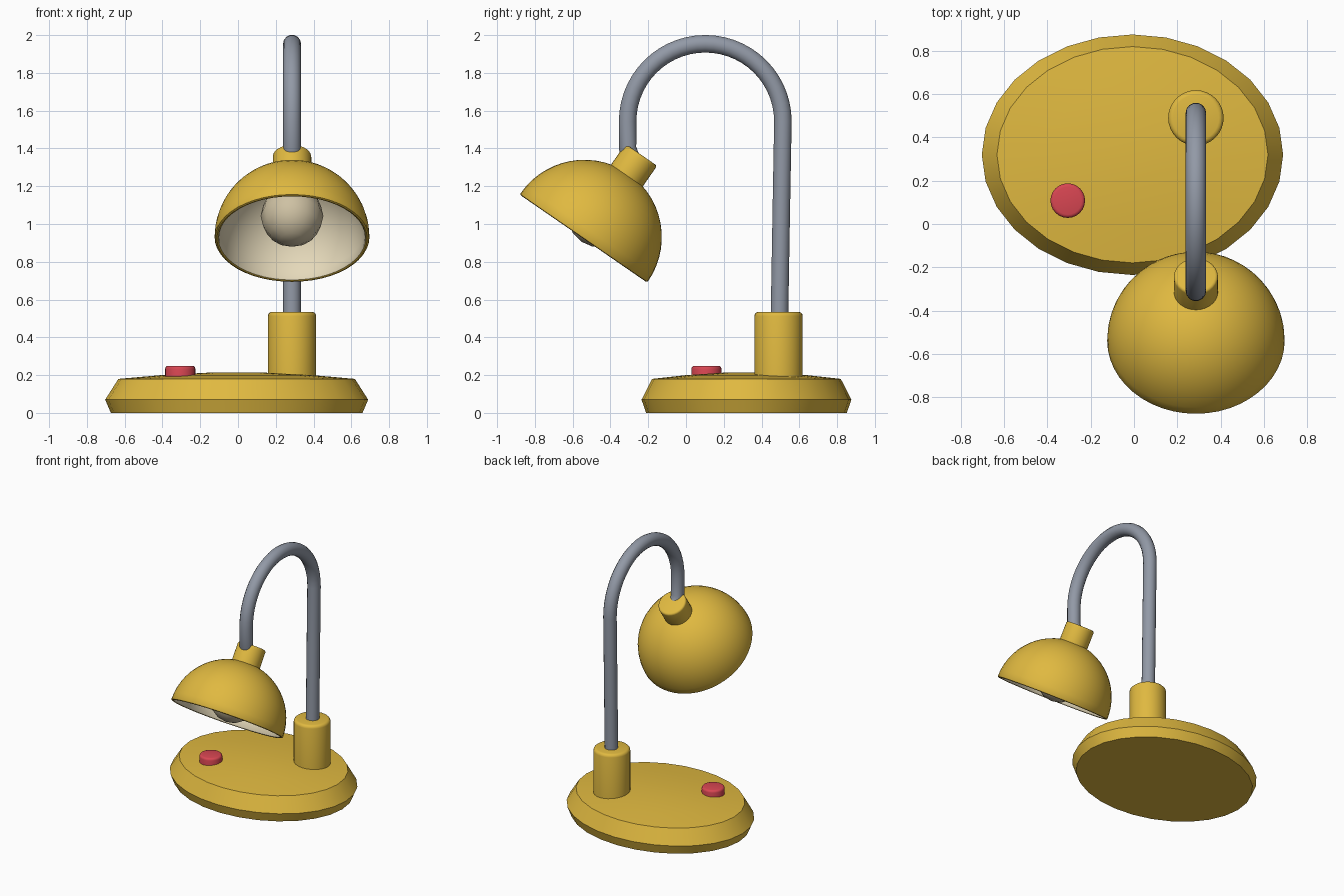
import bpy, bmesh, math
from mathutils import Matrix, Vector

if "Cube" in bpy.data.objects:
    bpy.data.objects.remove(bpy.data.objects["Cube"])


def material(name, rgb):
    m = bpy.data.materials.new(name)
    lin = [(c / 255 / 12.92) if c < 11 else ((c / 255 + 0.055) / 1.055) ** 2.4 for c in rgb]
    m.diffuse_color = (*lin, 1)
    m.use_nodes = True
    m.node_tree.nodes["Principled BSDF"].inputs["Base Color"].default_value = m.diffuse_color
    return m


YELLOW = material("yellow_enamel", (224, 185, 64))
CREAM = material("cream_lining", (229, 217, 186))
BULB = material("bulb_glass", (206, 193, 163))
GREY = material("grey_metal", (146, 153, 166))
RED = material("red_button", (216, 70, 82))


def add(name, mesh, mats):
    for m in mats:
        mesh.materials.append(m)
    mesh.shade_smooth()
    mesh.set_sharp_from_angle(angle=math.radians(32))
    ob = bpy.data.objects.new(name, mesh)
    bpy.context.collection.objects.link(ob)
    return ob


def lathe(name, profile, segs, matrix, mats, mat_rule=lambda i: 0):
    """Revolve (radius, height) points about z, then place with matrix."""
    bm = bmesh.new()
    rings = []
    for r, z in profile:
        rings.append([bm.verts.new((r * math.cos(2 * math.pi * k / segs),
                                    r * math.sin(2 * math.pi * k / segs), z))
                      for k in range(segs)])
    for i in range(len(rings) - 1):
        a, b = rings[i], rings[i + 1]
        for k in range(segs):
            n = (k + 1) % segs
            f = bm.faces.new((a[k], a[n], b[n], b[k]))
            f.material_index = mat_rule(i)
    bmesh.ops.remove_doubles(bm, verts=bm.verts, dist=1e-5)
    bmesh.ops.recalc_face_normals(bm, faces=bm.faces)
    bm.transform(matrix)
    mesh = bpy.data.meshes.new(name)
    bm.to_mesh(mesh)
    bm.free()
    return add(name, mesh, mats)


def rod(r, z0, z1, bevel):
    """Profile of a cylinder with a rounded top edge."""
    top = [(r - bevel + bevel * math.cos(a), z1 - bevel + bevel * math.sin(a))
           for a in (0, math.pi / 6, math.pi / 3, math.pi / 2)]
    return [(0, z0), (r, z0)] + top + [(0, z1)]


X = 0.286  # stem, arm and head all share this x

# Oval base with bevelled edge and slightly domed top
lathe("base", [(0, 0), (0.666, 0), (0.696, 0.07), (0.626, 0.18), (0.4, 0.2),
               (0.15, 0.213), (0, 0.214)], 28,
      Matrix.Translation((-0.007, 0.32, 0)) @ Matrix.Diagonal((1, 0.798, 1, 1)), [YELLOW])

# Stem socket and button
lathe("stem_socket", rod(0.128, 0.15, 0.535, 0.022), 32,
      Matrix.Translation((X, 0.49, 0)), [YELLOW])
lathe("button", rod(0.08, 0.17, 0.249, 0.016), 24,
      Matrix.Translation((-0.306, 0.108, 0)), [RED])

# Gooseneck arm: straight rise, half circle, short drop into the neck
R, CY, CZ = 0.411, 0.102, 1.543
path = [(0.493, 0.4), (0.505, 1.1)]
path += [(CY + R * math.cos(math.pi * k / 28), CZ + R * math.sin(math.pi * k / 28))
         for k in range(29)]
path += [(-0.309, 1.4), (-0.29, 1.35), (-0.26, 1.31)]
cu = bpy.data.curves.new("arm_path", 'CURVE')
cu.dimensions = '3D'
cu.bevel_depth = 0.0475
cu.bevel_resolution = 5
cu.use_fill_caps = True
sp = cu.splines.new('POLY')
sp.points.add(len(path) - 1)
for p, (y, z) in zip(sp.points, path):
    p.co = (X, y, z, 1)
tmp = bpy.data.objects.new("arm_path", cu)
arm_mesh = bpy.data.meshes.new_from_object(tmp)
arm_mesh.materials.clear()
bpy.data.objects.remove(tmp)
add("arm", arm_mesh, [GREY])

# Tilted head frame: origin at rim centre, local z along the shade axis
HEAD = Matrix.Translation((X, -0.538, 0.93)) @ Matrix.Rotation(-math.radians(34.6), 4, 'X')

# Shade: outer hemisphere, rounded rim, cream lining
N = 14
quarter = [math.pi / 2 * k / N for k in range(N + 1)]
outer = [(0.41 * math.sin(a), 0.41 * math.cos(a)) for a in quarter]
rim = [(0.407, -0.006), (0.398, -0.009), (0.39, -0.006)]
inner = [(0.386 * math.sin(a), 0.386 * math.cos(a)) for a in reversed(quarter)]
lathe("shade", outer + rim + inner, 48, HEAD, [YELLOW, CREAM],
      lambda i: 1 if i >= N + 3 else 0)

# Neck joining shade to arm
lathe("shade_neck", rod(0.102, 0.388, 0.53, 0.014), 28, HEAD, [YELLOW])

# Low-poly bulb
lathe("bulb", [(0.166 * math.sin(math.pi * k / 8), -0.166 * math.cos(math.pi * k / 8))
               for k in range(9)], 12,
      HEAD @ Matrix.Translation((0, 0, 0.137)), [BULB])
bpy.data.objects["bulb"].data.set_sharp_from_angle(angle=math.radians(60))
# Bulb holder between bulb and shade top
lathe("bulb_holder", rod(0.07, 0.25, 0.39, 0.01), 16, HEAD, [CREAM])
